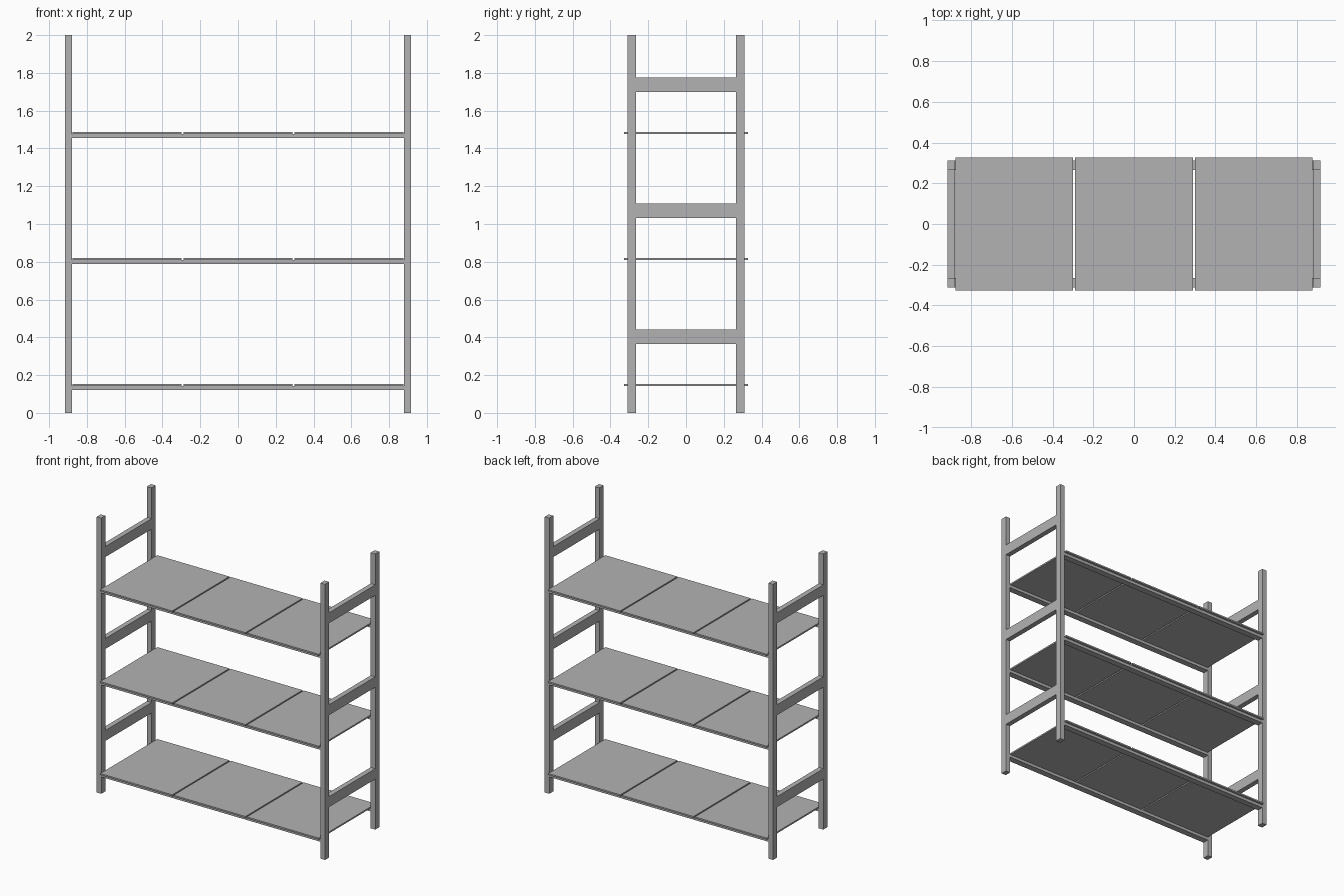
import bpy

default_cube = bpy.data.objects.get("Cube")
if default_cube:
    bpy.data.objects.remove(default_cube, do_unlink=True)

# Single painted metal colour
GREY = (0.45, 0.45, 0.45, 1.0)
metal = bpy.data.materials.new("grey_metal")
metal.use_nodes = True
metal.diffuse_color = GREY
metal.node_tree.nodes["Principled BSDF"].inputs["Base Color"].default_value = GREY


def box(name, center, size):
    bpy.ops.mesh.primitive_cube_add(size=1, location=center)
    obj = bpy.context.object
    obj.name = name
    obj.scale = size
    bpy.ops.object.transform_apply(location=False, rotation=False, scale=True)
    obj.data.materials.append(metal)
    return obj


POST_X, POST_Y = 0.898, 0.288        # post centres
POST_W, POST_D = 0.037, 0.046        # post section
PITCH = 0.667                        # spacing of the storeys
PANEL_W, PANEL_STEP, PANEL_T = 0.578, 0.588, 0.011
RAIL_H = 0.021
inner_x = POST_X - POST_W / 2
inner_y = POST_Y - POST_D / 2
sides = (("right", -1), ("left", 1))
ends = (("front", -1), ("back", 1))

# Upright posts
for side, sx in sides:
    for end, sy in ends:
        box(f"{end}_{side}_post", (sx * POST_X, sy * POST_Y, 1), (POST_W, POST_D, 2))

for level in range(3):
    # Cross bars joining the posts of each end frame
    for side, sx in sides:
        box(f"{side}_cross_bar_{level}", (sx * POST_X, 0, 0.404 + level * PITCH),
            (POST_W, 2 * inner_y, 0.076))

    # Long rails carrying the shelf
    shelf_bottom = 0.143 + level * PITCH
    for end, sy in ends:
        box(f"{end}_shelf_rail_{level}", (0, sy * POST_Y, shelf_bottom - RAIL_H / 2),
            (2 * inner_x, POST_D, RAIL_H))

    # Three shelf panels with narrow gaps
    for i in (-1, 0, 1):
        box(f"shelf_panel_{level}_{i + 1}",
            (i * PANEL_STEP, 0, shelf_bottom + PANEL_T / 2),
            (PANEL_W, 0.654, PANEL_T))
